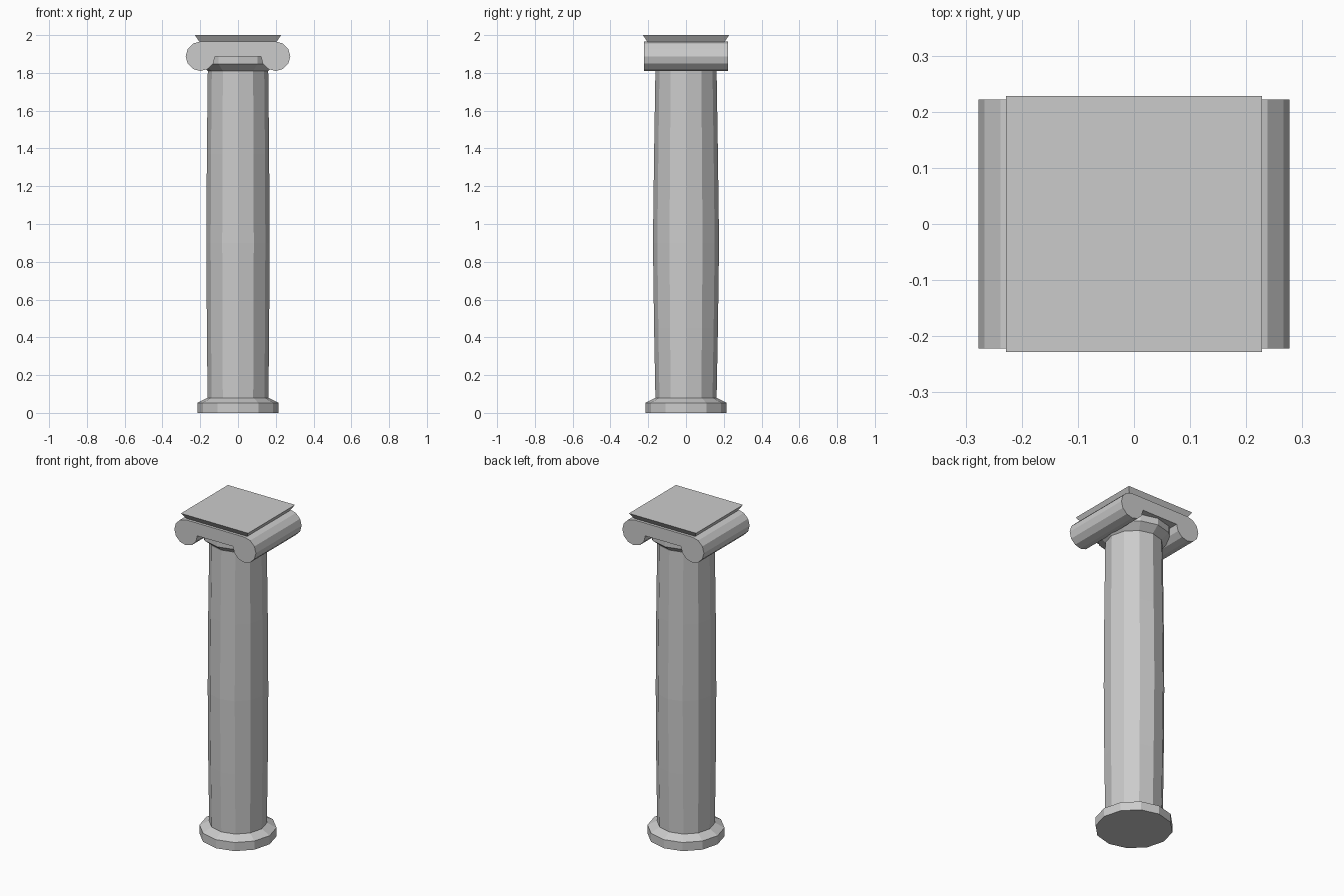
import bpy, bmesh, math

if "Cube" in bpy.data.objects:
    bpy.data.objects.remove(bpy.data.objects["Cube"])

SIDES = 12


def finish(name, bm):
    bmesh.ops.recalc_face_normals(bm, faces=bm.faces)
    me = bpy.data.meshes.new(name)
    bm.to_mesh(me)
    bm.free()
    ob = bpy.data.objects.new(name, me)
    bpy.context.collection.objects.link(ob)
    return ob


def stack(name, rings, sides=SIDES, turn=0.0):
    """Capped loft through rings given as (half x, half y, z)."""
    bm = bmesh.new()
    loops = []
    for rx, ry, z in rings:
        angles = [turn + 2 * math.pi * i / sides for i in range(sides)]
        loops.append([bm.verts.new((rx * math.cos(a), ry * math.sin(a), z)) for a in angles])
    for low, high in zip(loops, loops[1:]):
        for i in range(sides):
            j = (i + 1) % sides
            bm.faces.new((low[i], low[j], high[j], high[i]))
    bm.faces.new(loops[0][::-1])
    bm.faces.new(loops[-1])
    return finish(name, bm)


# Round foot with a sloping shoulder
stack("base", [(0.215, 0.215, 0), (0.215, 0.215, 0.053), (0.163, 0.163, 0.08)])

# Gently swelling shaft
stack("shaft", [(0.161, 0.162, 0.08), (0.165, 0.169, 0.45), (0.167, 0.175, 0.9),
                (0.165, 0.169, 1.37), (0.16, 0.162, 1.81)])

# Flared cushion under the scrolls
stack("echinus", [(0.16, 0.16, 1.81), (0.205, 0.205, 1.847), (0.205, 0.205, 1.89)])

# Twin scroll block: half outline mirrored, then extruded front to back
cx, cz, r, depth = 0.199, 1.888, 0.078, 0.222
half = []
for deg in range(90, -181, -30):
    a = math.radians(deg)
    half.append((cx + r * math.cos(a), cz + r * math.sin(a)))
outline = half + [(-x, z) for x, z in reversed(half)]
bm = bmesh.new()
face = bm.faces.new([bm.verts.new((x, -depth, z)) for x, z in outline])
result = bmesh.ops.extrude_face_region(bm, geom=[face], use_keep_orig=True)
moved = [g for g in result["geom"] if isinstance(g, bmesh.types.BMVert)]
bmesh.ops.translate(bm, verts=moved, vec=(0, 2 * depth, 0))
finish("scroll_block", bm)

# Square top slab, wider at the top
k = math.sqrt(2)
stack("abacus", [(0.204 * k, 0.204 * k, 1.964), (0.228 * k, 0.228 * k, 2.0)],
      sides=4, turn=math.pi / 4)
